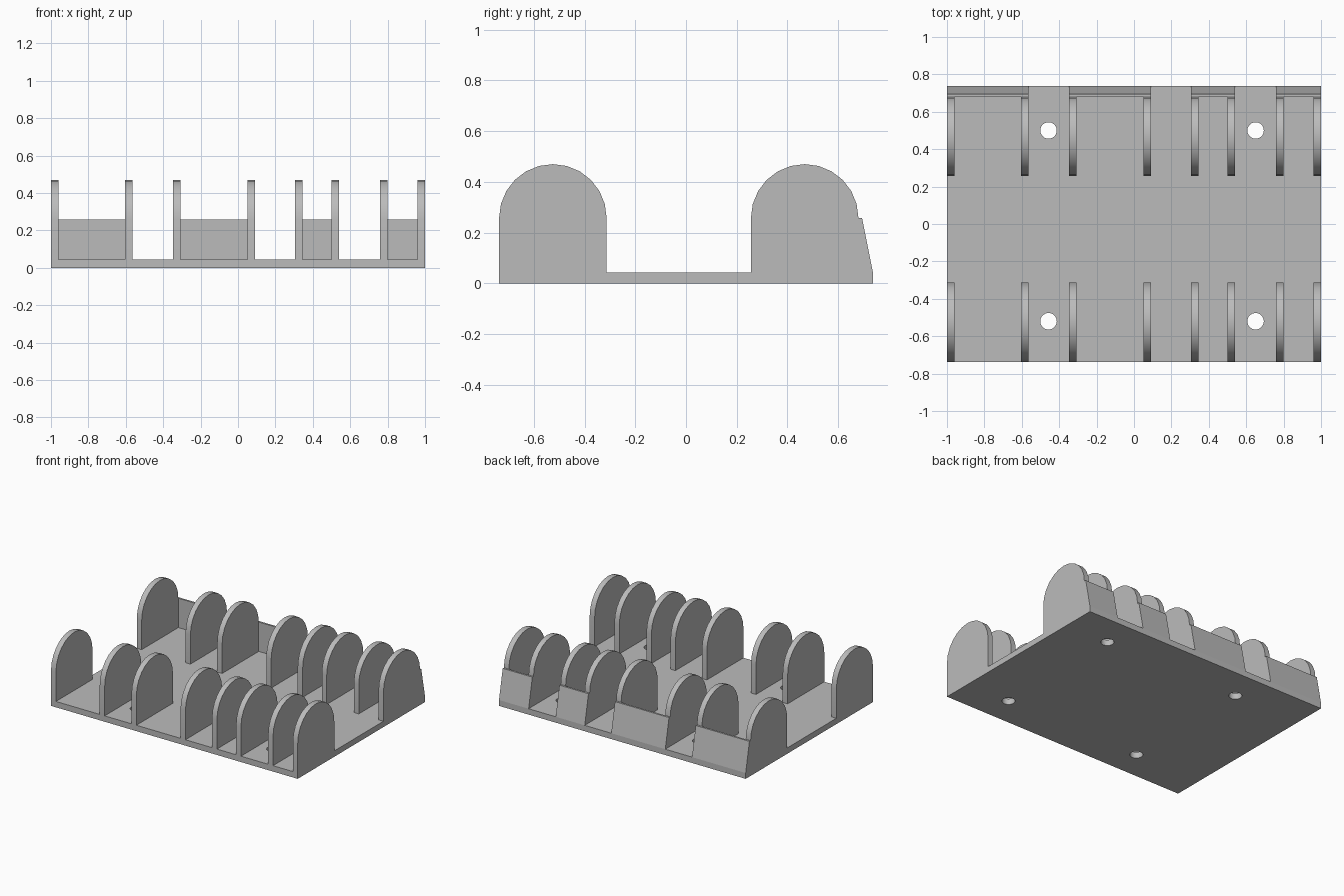
import bpy
import math
from mathutils import Matrix

if "Cube" in bpy.data.objects:
    bpy.data.objects.remove(bpy.data.objects["Cube"], do_unlink=True)

grey = bpy.data.materials.new("plain grey")
grey.use_nodes = True
COLOUR = (0.5, 0.5, 0.5, 1)
grey.diffuse_color = COLOUR
grey.node_tree.nodes["Principled BSDF"].inputs["Base Color"].default_value = COLOUR

DEPTH = 0.737       # half depth of the base
FLOOR = 0.043       # base thickness
SPRING = 0.258      # height where fin arches begin, and of the back walls
RADIUS = 0.212
FIN = 0.04
FIN_X = [-1, -0.605, -0.348, 0.05, 0.305, 0.5, 0.76, 0.96]


def prism(name, profile, x0, x1):
    """Extrude a (y, z) profile, listed anticlockwise seen from +x, along x."""
    n = len(profile)
    verts = [(x, y, z) for x in (x0, x1) for y, z in profile]
    faces = [tuple(reversed(range(n))), tuple(range(n, 2 * n))]
    faces += [(i, (i + 1) % n, n + (i + 1) % n, n + i) for i in range(n)]
    mesh = bpy.data.meshes.new(name)
    mesh.from_pydata(verts, [], faces)
    mesh.materials.append(grey)
    obj = bpy.data.objects.new(name, mesh)
    bpy.context.collection.objects.link(obj)
    return obj


def activate(obj):
    bpy.ops.object.select_all(action='DESELECT')
    obj.select_set(True)
    bpy.context.view_layer.objects.active = obj


# Base plate with four screw holes
base = prism("base_plate", [(-DEPTH, 0), (DEPTH, 0), (DEPTH, FLOOR), (-DEPTH, FLOOR)], -1, 1)
for x in (-0.457, 0.65):
    for y in (-0.52, 0.5):
        bpy.ops.mesh.primitive_cylinder_add(vertices=32, radius=0.044, depth=0.3, location=(x, y, 0))
        cutter = bpy.context.object
        cutter.name = "hole_cutter"
        cutter.hide_render = True
        cutter.data.materials.append(grey)
        activate(base)
        cut = base.modifiers.new("screw_hole", 'BOOLEAN')
        cut.operation = 'DIFFERENCE'
        cut.solver = 'EXACT'
        cut.object = cutter
        bpy.ops.object.modifier_apply(modifier=cut.name)
        bpy.data.objects.remove(cutter, do_unlink=True)
bpy.ops.object.shade_smooth_by_angle(angle=math.radians(30))

# Two rows of round-topped divider fins
for row, centre in (("front", -DEPTH + RADIUS), ("back", 0.468)):
    arch = [(centre + RADIUS * math.cos(math.pi * i / 12),
             SPRING + RADIUS * math.sin(math.pi * i / 12)) for i in range(13)]
    profile = [(centre - RADIUS, FLOOR), (centre + RADIUS, FLOOR)] + arch
    for number, x in enumerate(FIN_X, 1):
        activate(prism(f"{row}_fin_{number}", profile, x, x + FIN))
        bpy.ops.object.shade_smooth_by_angle(angle=math.radians(30))

# Sloped back walls, each closing the bay between a pair of fins
slope = [(0.68, FLOOR), (DEPTH, FLOOR), (0.694, SPRING), (0.68, SPRING)]
for number, (left, right) in enumerate(zip(FIN_X[::2], FIN_X[1::2]), 1):
    prism(f"back_wall_{number}", slope, left, right + FIN)
